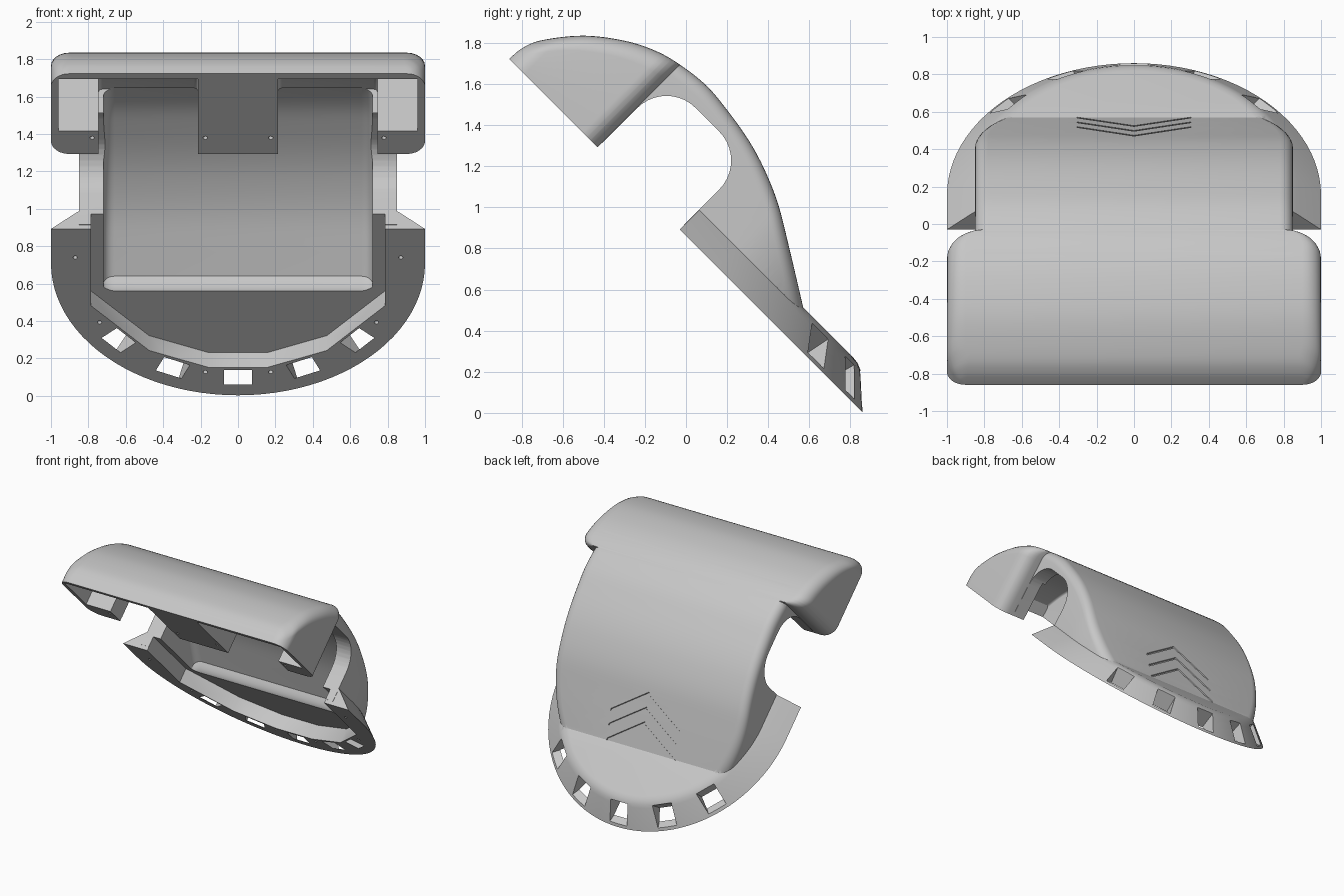
import bpy, bmesh, math
from mathutils import Vector

if "Cube" in bpy.data.objects:
    bpy.data.objects.remove(bpy.data.objects["Cube"])

S = math.sqrt(0.5)
grey = bpy.data.materials.new("grey")
grey.diffuse_color = (0.57, 0.57, 0.57, 1)
grey.use_nodes = True
grey.node_tree.nodes["Principled BSDF"].inputs["Base Color"].default_value = grey.diffuse_color


def P(x, u, n):
    """Point from the tilted base plane: u runs down the plane, n away from it."""
    return Vector((x, (u + n) * S, 0.863 + (n - u) * S))


def skin(name, loops):
    """Closed solid through a list of matching loops of (x, u, n)."""
    bm = bmesh.new()
    rings = [[bm.verts.new(P(*p)) for p in lp] for lp in loops]
    for a, b in zip(rings, rings[1:]):
        for i in range(len(a)):
            j = (i + 1) % len(a)
            bm.faces.new((a[i], a[j], b[j], b[i]))
    bm.faces.new(rings[0])
    bm.faces.new(rings[-1])
    bmesh.ops.recalc_face_normals(bm, faces=bm.faces)
    bmesh.ops.triangulate(bm, faces=bm.faces)
    me = bpy.data.meshes.new(name)
    bm.to_mesh(me)
    bm.free()
    me.materials.append(grey)
    ob = bpy.data.objects.new(name, me)
    bpy.context.collection.objects.link(ob)
    return ob


def boolean(target, other, op):
    bpy.context.view_layer.objects.active = target
    before = len(target.data.vertices)
    for solver in ('MANIFOLD', 'EXACT'):
        m = target.modifiers.new("cut", 'BOOLEAN')
        m.operation, m.solver, m.object = op, solver, other
        try:
            bpy.ops.object.modifier_apply(modifier=m.name)
        except RuntimeError:
            target.modifiers.clear()
        if len(target.data.vertices) != before:
            break
    bpy.data.objects.remove(other)


# outer shell profile (u, n), smoothed
KEY = [(-1.216, 0.0), (-1.207, 0.085), (-1.165, 0.18), (-1.04, 0.335), (-0.884, 0.457),
       (-0.742, 0.53), (-0.608, 0.567), (-0.445, 0.586), (-0.29, 0.573), (-0.12, 0.545),
       (0.035, 0.5), (0.205, 0.427), (0.389, 0.318), (0.66, 0.15)]
CURVE = []
for i in range(len(KEY) - 1):
    p = [Vector(KEY[max(0, min(len(KEY) - 1, i + k))]) for k in (-1, 0, 1, 2)]
    for s in range(6):
        t = s / 6
        CURVE.append(0.5 * (2 * p[1] + (p[2] - p[0]) * t + (2 * p[0] - 5 * p[1] + 4 * p[2] - p[3]) * t * t
                            + (3 * p[1] - p[0] - 3 * p[2] + p[3]) * t ** 3))
CURVE.append(Vector(KEY[-1]))


def height(u):
    for a, b in zip(CURVE, CURVE[1:]):
        if a.x <= u <= b.x:
            return a.y + (b.y - a.y) * (u - a.x) / max(b.x - a.x, 1e-6)
    return CURVE[0].y if u < CURVE[0].x else CURVE[-1].y


def vault(name, u0, u1, side, low, roof, rad, extra=()):
    """Rounded-top loft along u; side(u) gives left and right x, roof(u) the top."""
    us = sorted({u0, u1, *extra, *[c.x for c in CURVE if u0 + 0.002 < c.x < u1 - 0.002
                                   and all(abs(c.x - e) > 0.002 for e in extra)]})
    loops = []
    for u in us:
        a, b = side(u)
        top = max(roof(u), low + 0.004)
        r = min(rad, (top - low) * 0.6)
        arc = [(r - r * math.cos(k * math.pi / 12), top - r + r * math.sin(k * math.pi / 12)) for k in range(7)]
        loops.append([(a, u, low)] + [(a + d, u, n) for d, n in arc]
                     + [(b - d, u, n) for d, n in reversed(arc)] + [(b, u, low)])
    return skin(name, loops)


def prism(name, outline, n0, n1):
    return skin(name, [[(x, u, n) for x, u in outline] for n in (n0, n1)])


# top cap with rounded plan corners
def cap_side(u):
    c = 0.1
    d = min(c, u + 1.216, -0.608 - u)
    w = 1 - c + math.sqrt(max(0, c * c - (c - d) ** 2))
    return -w, w


ends = [0.1 * (1 - math.cos(k * math.pi / 12)) for k in range(1, 7)]
shell = vault("visor_shell", -1.216, -0.608, cap_side, 0, height, 0.1,
              [-0.608 - e for e in ends] + [-1.216 + e for e in ends])


# curved main body, narrowing along the round flange
def body_side(u):
    w = math.sqrt(0.85 ** 2 - max(0, u - 0.216) ** 2)
    return -w, w


boolean(shell, vault("body", -0.75, 0.66, body_side, 0.03, height, 0.07), 'UNION')

# half-round flange with sloped rim
rim = []
for r, n in ((1, 0), (0.868, 0.12), (0.845, 0.138), (0.815, 0.151), (0.785, 0.155)):
    arc = [(r * math.cos(k * math.pi / 48), 0.216 + r * math.sin(k * math.pi / 48), n) for k in range(49)]
    rim.append([(r, -0.042, n)] + arc + [(-r, -0.042, n)])
boolean(shell, skin("flange", rim), 'UNION')

cutters = []


# hollow of the body, ending in a rounded lip, and hollow of the flange
def hollow_roof(u):
    if u <= 0.5:
        return height(u) - 0.065
    return 0.105 + (height(0.5) - 0.17) * max(0, (0.57 - u) / 0.07) ** 3


cutters.append(vault("body_hollow", -0.609, 0.57, lambda u: (-0.72, 0.72), -0.05, hollow_roof, 0.06,
                     [0.5, 0.507, 0.515, 0.525, 0.54, 0.555]))
half = [(0.785, -0.1), (0.785, 0.54), (0.475, 0.877), (0.16, 1.004)]
cutters.append(prism("flange_hollow", half + [(-x, u) for x, u in reversed(half)], -0.06, 0.112))

# arched side notch
u0, u1, top, r = -0.606, -0.044, 0.472, 0.2
arch = [(u0, -0.1)]
for cu, a0 in ((u0 + r, 180), (u1 - r, 90)):
    arch += [(cu + r * math.cos(math.radians(a0 - k * 9)), top - r + r * math.sin(math.radians(a0 - k * 9)))
             for k in range(11)]
arch.append((u1, -0.1))
cutters.append(skin("side_notch", [[(x, u, n) for u, n in arch] for x in (-1.2, 1.2)]))

# cap pockets either side of the centre block, wide in front and narrow behind
for s in (-1, 1):
    def pocket_side(u, s=s):
        outer = 0.96 if u < -0.783 else 0.745
        return tuple(sorted((s * 0.215, s * outer)))
    cutters.append(vault("cap_pocket", -1.174, -0.6, pocket_side, -0.07, lambda u: height(u) - 0.07, 0.02,
                         [-0.7835, -0.7825]))

# flared vents around the flange
vent = [(0.81, -0.05), (0.92, -0.05), (0.92, 0), (1.08, 0.046), (1.08, 0.22), (0.875, 0.22), (0.81, 0)]
for deg in (-47.5, -23.75, 0, 23.75, 47.5):
    sn, cs = math.sin(math.radians(deg)), math.cos(math.radians(deg))
    cutters.append(skin("vent", [[(q * sn + t * cs, 0.216 + q * cs - t * sn, n) for q, n in vent]
                                 for t in (-0.075, 0.075)]))

# screw holes in the base plane
for x, z in ((0.78, 1.38), (0.175, 1.38), (0.87, 0.74), (0.74, 0.393), (0.175, 0.127)):
    for s in (-1, 1):
        u = (0.863 - z) / S
        ring = [(s * x + 0.012 * math.cos(k * math.pi / 6), u + 0.012 * math.sin(k * math.pi / 6))
                for k in range(12)]
        cutters.append(prism("screw_hole", ring, -0.03, 0.07))

# shallow chevron grooves on the back
for a in (0.28, 0.375, 0.47):
    loops = []
    for x in (-0.305, -0.2, -0.1, 0, 0.1, 0.2, 0.305):
        u = a + 0.17 * abs(x) / 0.305
        loops.append([(x, u + e, height(u + e) + d) for e, d in ((0, -0.01), (0, 0.03), (0.014, 0.03), (0.014, -0.01))])
    cutters.append(skin("chevron", loops))

for c in cutters:
    boolean(shell, c, 'DIFFERENCE')

bpy.ops.object.select_all(action='DESELECT')
shell.select_set(True)
bpy.context.view_layer.objects.active = shell
bpy.ops.object.shade_smooth_by_angle(angle=math.radians(30))
